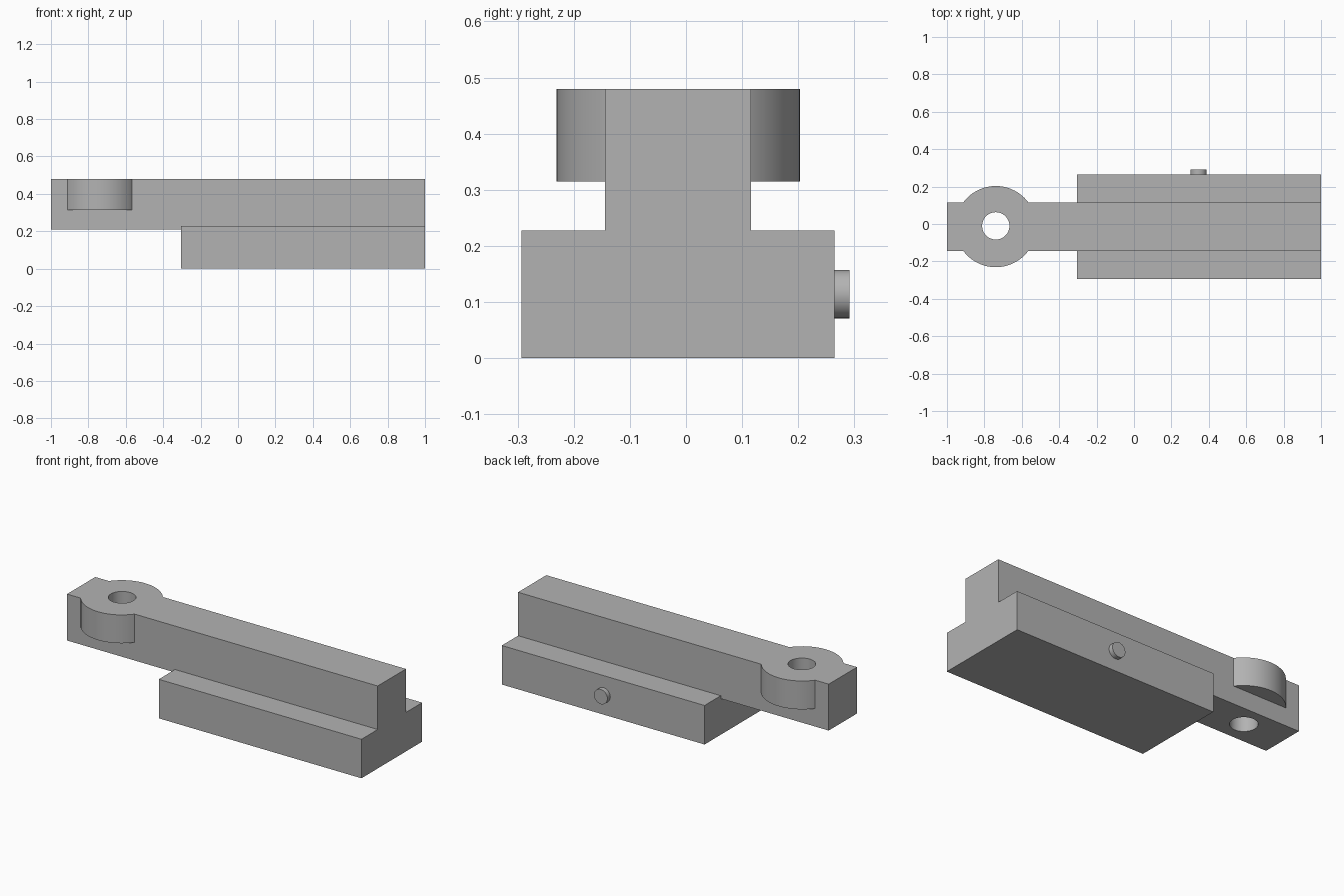
import bpy
import math

cube = bpy.data.objects.get("Cube")
if cube:
    bpy.data.objects.remove(cube, do_unlink=True)

grey = bpy.data.materials.new("plain grey")
grey.use_nodes = True
grey.diffuse_color = (0.45, 0.45, 0.45, 1)
grey.node_tree.nodes["Principled BSDF"].inputs["Base Color"].default_value = grey.diffuse_color


def finish(name):
    obj = bpy.context.object
    obj.name = name
    obj.data.materials.append(grey)
    return obj


def box(name, x, y, z):
    """Box spanning the given (low, high) range on each axis."""
    bpy.ops.mesh.primitive_cube_add(size=1, location=[sum(r) / 2 for r in (x, y, z)])
    bpy.context.object.scale = [r[1] - r[0] for r in (x, y, z)]
    bpy.ops.object.transform_apply(location=True, rotation=True, scale=True)
    return finish(name)


def cylinder(name, center, radius, depth, rotation=(0, 0, 0)):
    bpy.ops.mesh.primitive_cylinder_add(vertices=64, radius=radius, depth=depth,
                                        location=center, rotation=rotation)
    bpy.ops.object.transform_apply(location=True, rotation=True, scale=True)
    return finish(name)


def combine(target, tool, operation):
    """Apply a boolean and discard the tool object."""
    bpy.ops.object.select_all(action='DESELECT')
    target.select_set(True)
    bpy.context.view_layer.objects.active = target
    mod = target.modifiers.new(operation.lower(), 'BOOLEAN')
    mod.operation = operation
    mod.solver = 'EXACT'
    mod.object = tool
    bpy.ops.object.modifier_apply(modifier=mod.name)
    bpy.data.objects.remove(tool, do_unlink=True)


def smooth(obj):
    bpy.ops.object.select_all(action='DESELECT')
    obj.select_set(True)
    bpy.context.view_layer.objects.active = obj
    bpy.ops.object.shade_smooth_by_angle(angle=math.radians(30))


MID_Y = -0.014
TOP = 0.48
BOSS_X = -0.739

# Long upper arm merged with the wide lower block
arm = box("arm_with_block", (-1, 1), (MID_Y - 0.13, MID_Y + 0.13), (0.21, TOP))
block = box("block", (-0.305, 1), (MID_Y - 0.279, MID_Y + 0.279), (0, 0.227))
combine(arm, block, 'UNION')

# Round boss near the free end of the arm
boss = cylinder("boss", (BOSS_X, MID_Y, (0.315 + TOP) / 2), 0.217, TOP - 0.315)
combine(arm, boss, 'UNION')

# Vertical through hole in the boss
hole = cylinder("hole_cutter", (BOSS_X, MID_Y + 0.004, 0.35), 0.073, 0.5)
hole.hide_render = True
combine(arm, hole, 'DIFFERENCE')
smooth(arm)

# Small round pin on the back of the block, slightly embedded
pin = cylinder("side_pin", (0.345, 0.273, 0.114), 0.043, 0.037, (math.pi / 2, 0, 0))
smooth(pin)
